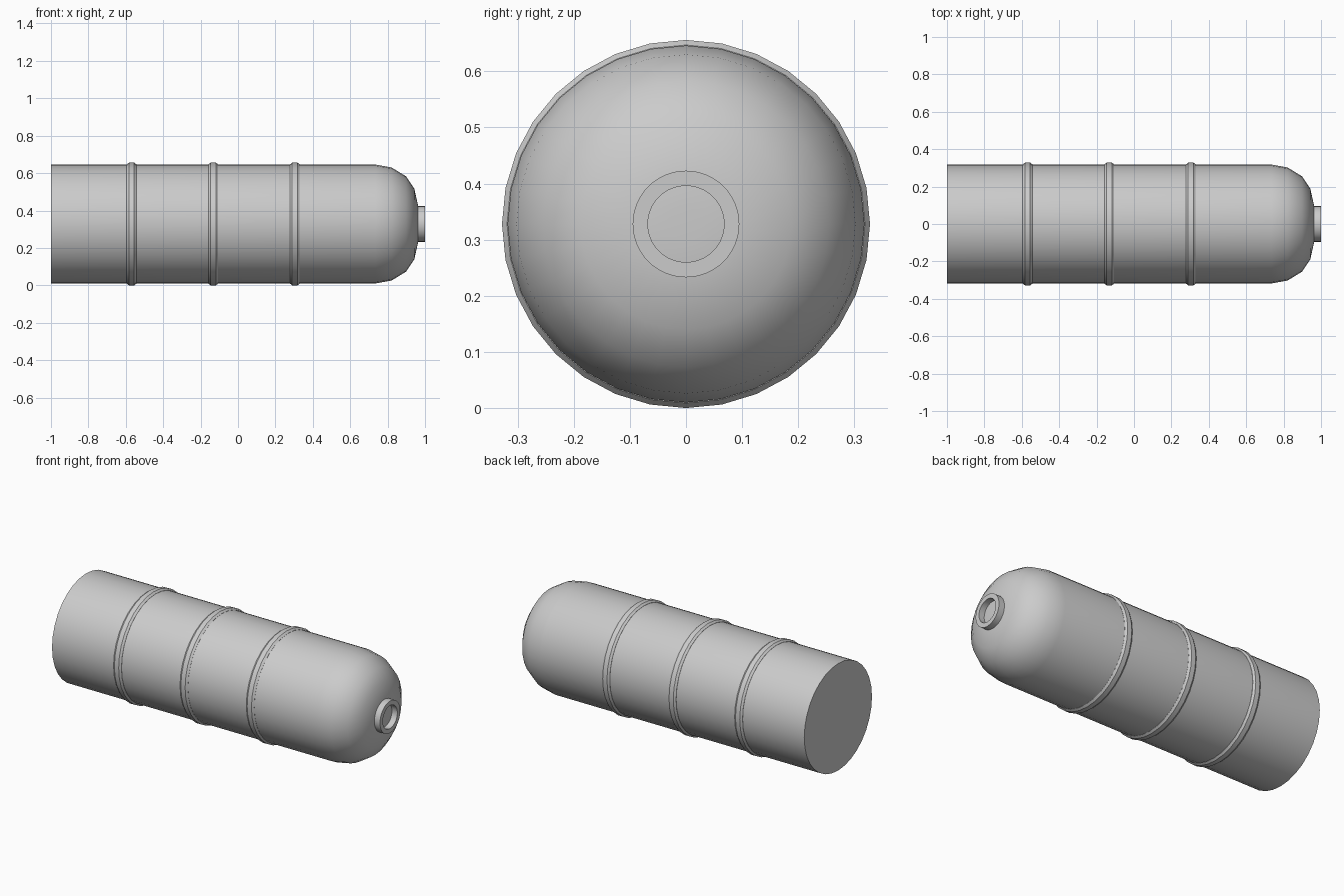
import bpy, bmesh, math

if "Cube" in bpy.data.objects:
    bpy.data.objects.remove(bpy.data.objects["Cube"])

AXIS_Z = 0.328


def lathe(name, profile, sides, closed=False):
    """Revolve (x, radius) points about the horizontal long axis."""
    bm = bmesh.new()
    rings = []
    for x, r in profile:
        ring = []
        for i in range(sides):
            a = 2 * math.pi * i / sides
            ring.append(bm.verts.new((x, r * math.sin(a), AXIS_Z + r * math.cos(a))))
        rings.append(ring)
    pairs = list(zip(rings, rings[1:]))
    if closed:
        pairs.append((rings[-1], rings[0]))
    for a, b in pairs:
        for i in range(sides):
            j = (i + 1) % sides
            bm.faces.new((a[i], a[j], b[j], b[i]))
    if not closed:
        bm.faces.new(rings[0])
        bm.faces.new(rings[-1])
    bmesh.ops.recalc_face_normals(bm, faces=bm.faces)
    mesh = bpy.data.meshes.new(name)
    bm.to_mesh(mesh)
    bm.free()
    obj = bpy.data.objects.new(name, mesh)
    bpy.context.collection.objects.link(obj)
    bpy.ops.object.select_all(action='DESELECT')
    obj.select_set(True)
    bpy.context.view_layer.objects.active = obj
    bpy.ops.object.shade_smooth_by_angle(angle=math.radians(35))
    return obj


# Tank body with flat base and domed end
lathe("tank_body", [(-1.0, 0.318), (0.735, 0.318), (0.822, 0.302), (0.898, 0.255),
                    (0.943, 0.188), (0.963, 0.098), (0.966, 0.03)], 32)

# Three raised bands around the body
band = [(-0.026, 0.312), (-0.026, 0.319), (-0.014, 0.328),
        (0.014, 0.328), (0.026, 0.319), (0.026, 0.312)]
for n, x in enumerate((-0.569, -0.132, 0.304), 1):
    lathe(f"band_{n}", [(x + dx, r) for dx, r in band], 32)

# Open outlet neck on the dome
lathe("outlet_neck", [(0.945, 0.095), (1.0, 0.095), (1.0, 0.068), (0.945, 0.068)],
      64, closed=True)
